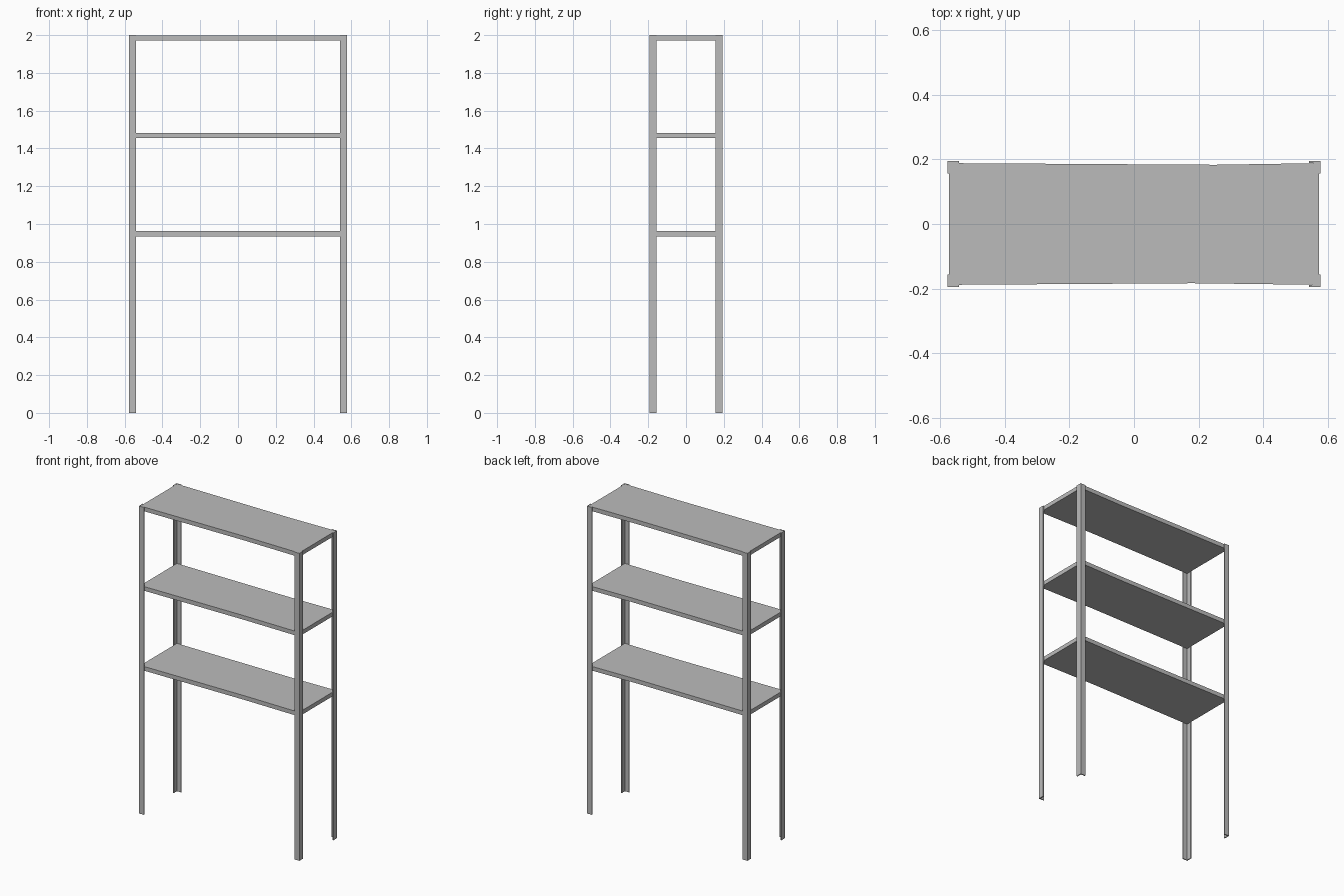
import bpy
import bmesh

cube = bpy.data.objects.get("Cube")
if cube:
    bpy.data.objects.remove(cube, do_unlink=True)

# Plain grey metal
grey = bpy.data.materials.new("grey metal")
grey.use_nodes = True
colour = (0.5, 0.5, 0.5, 1)
grey.diffuse_color = colour
grey.node_tree.nodes["Principled BSDF"].inputs["Base Color"].default_value = colour

HALF_X, HALF_Y = 0.577, 0.194   # outer corners of the posts
FLANGE_X, FLANGE_Y = 0.036, 0.038
GAUGE = 0.006                   # sheet thickness
SHELF = 0.027                   # shelf height


def extrude_outline(name, outline, bottom, top):
    """Turn a flat outline into a straight prism."""
    bm = bmesh.new()
    face = bm.faces.new([bm.verts.new((x, y, bottom)) for x, y in outline])
    result = bmesh.ops.extrude_face_region(bm, geom=[face])
    verts = [v for v in result["geom"] if isinstance(v, bmesh.types.BMVert)]
    bmesh.ops.translate(bm, verts=verts, vec=(0, 0, top - bottom))
    bmesh.ops.recalc_face_normals(bm, faces=bm.faces)
    mesh = bpy.data.meshes.new(name)
    bm.to_mesh(mesh)
    bm.free()
    mesh.materials.append(grey)
    obj = bpy.data.objects.new(name, mesh)
    bpy.context.collection.objects.link(obj)
    return obj


# L-shaped corner posts, mirrored into each corner
angle = [(0, 0), (FLANGE_X, 0), (FLANGE_X, GAUGE),
         (GAUGE, GAUGE), (GAUGE, FLANGE_Y), (0, FLANGE_Y)]
for side, sx in (("left", 1), ("right", -1)):
    for end, sy in (("front", -1), ("back", 1)):
        outline = [(sx * (HALF_X - x), sy * (HALF_Y - y)) for x, y in angle]
        extrude_outline(f"{end}_{side}_post", outline, 0, 2)

# Shelves, fitted inside the posts with long edges slightly drawn in
x, y = HALF_X - GAUGE, HALF_Y - GAUGE
waist = y - 0.005
shelf = [(-x, -y), (0.18, -waist), (x, -y), (x, y), (0.25, waist), (-x, y)]
for name, top in (("bottom", 0.962), ("middle", 1.482), ("top", 1.999)):
    extrude_outline(f"{name}_shelf", shelf, top - SHELF, top)
